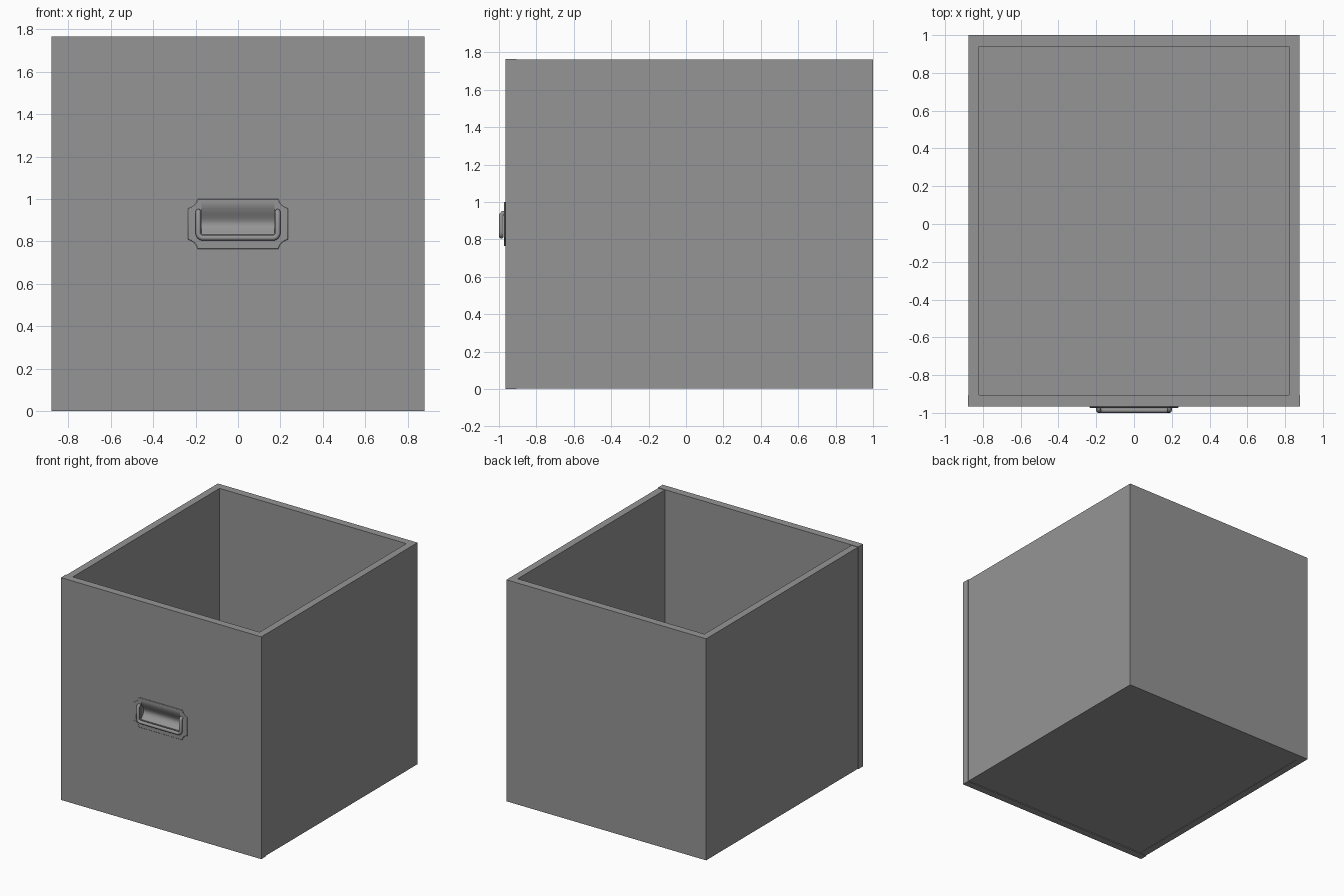
import bpy, bmesh, math
from mathutils import Vector

if "Cube" in bpy.data.objects:
    bpy.data.objects.remove(bpy.data.objects["Cube"], do_unlink=True)

grey = bpy.data.materials.new("plain grey")
grey.use_nodes = True
grey.diffuse_color = (0.3, 0.3, 0.3, 1)
grey.node_tree.nodes["Principled BSDF"].inputs["Base Color"].default_value = (0.3, 0.3, 0.3, 1)


def finish(name, bm):
    bmesh.ops.recalc_face_normals(bm, faces=bm.faces)
    mesh = bpy.data.meshes.new(name)
    bm.to_mesh(mesh)
    bm.free()
    mesh.materials.append(grey)
    obj = bpy.data.objects.new(name, mesh)
    bpy.context.collection.objects.link(obj)
    return obj


def board(name, low, high):
    """Box between two opposite corners."""
    bm = bmesh.new()
    bmesh.ops.create_cube(bm, size=1)
    low, high = Vector(low), Vector(high)
    for v in bm.verts:
        v.co = (low + high) / 2 + v.co * (high - low)
    return finish(name, bm)


def prism(name, points, offset):
    """Closed outline extruded along an offset."""
    bm = bmesh.new()
    face = bm.faces.new([bm.verts.new(p) for p in points])
    new = bmesh.ops.extrude_face_region(bm, geom=[face], use_keep_orig=True)
    bmesh.ops.translate(bm, vec=offset, verts=[g for g in new["geom"] if isinstance(g, bmesh.types.BMVert)])
    return finish(name, bm)


def smooth(obj, angle=35):
    bpy.ops.object.select_all(action="DESELECT")
    obj.select_set(True)
    bpy.context.view_layer.objects.active = obj
    bpy.ops.object.shade_smooth_by_angle(angle=math.radians(angle))


# Drawer box: the front panel stands slightly proud of the other boards
W, FRONT, BACK, H, T, LIP = 0.88, -0.965, 1.0, 1.765, 0.06, 0.003
S = W - LIP
panel = board("front_panel", (-W, FRONT, 0), (W, FRONT + T, H))
for side, sign in (("left", 1), ("right", -1)):
    xs = sorted((sign * S, sign * (S - T + LIP)))
    board(side + "_side", (xs[0], FRONT + T, LIP), (xs[1], BACK, H - LIP))
inner = S - T + LIP
board("back_panel", (-inner, BACK - T, LIP), (inner, BACK, H - LIP))
board("bottom_panel", (-inner, FRONT + T, LIP * 2), (inner, BACK - T, T))

# Handle plate with scooped corners
MID, PW, PH, R = 0.882, 0.245, 0.128, 0.055
outline = []
for sx, sz in ((1, 1), (-1, 1), (-1, -1), (1, -1)):
    arc = []
    for i in range(7):
        a = math.radians(10 + 70 * i / 6)
        arc.append((sx * (PW - R * math.cos(a)), FRONT, MID + sz * (PH - R * math.sin(a))))
    outline += arc[::-1] if sx * sz > 0 else arc
plate = prism("handle_plate", outline, (0, -0.008, 0))
bevel = plate.modifiers.new("soft_rim", "BEVEL")
bevel.width, bevel.segments, bevel.limit_method = 0.004, 2, "ANGLE"
bevel.angle_limit = math.radians(50)

# Finger scoop cut into the plate and panel, rolling in from the top
TOP, LOW, DEPTH = 0.985, 0.832, 0.036
face_y = FRONT - 0.008
curve = []
for i in range(17):
    t = i / 16
    depth = DEPTH * math.sin(math.pi * t ** 1.6) ** 1.2 if 0 < t < 1 else 0
    curve.append((-0.172, face_y + depth, TOP + (LOW - TOP) * t))
scoop = prism("scoop_cutter", curve + [(-0.172, face_y - 0.02, LOW), (-0.172, face_y - 0.02, TOP)], (0.344, 0, 0))
scoop.hide_render = True
scoop.hide_viewport = True
for target in (panel, plate):
    cut = target.modifiers.new("scoop", "BOOLEAN")
    cut.object, cut.operation, cut.solver = scoop, "DIFFERENCE", "EXACT"
smooth(plate)
smooth(panel)

# Bail pull: a U-shaped rod whose ends turn back into the plate
HX, HZ, HTOP, HY, C = 0.187, 0.817, 0.94, -0.987, 0.022
half = [(HX, FRONT, HTOP), (HX, HY + 0.008, HTOP), (HX, HY, HTOP - 0.01)]
for i in range(7):
    a = math.pi / 2 * i / 6
    half.append((HX - C + C * math.cos(a), HY, HZ + C - C * math.sin(a)))
path = half + [(-x, y, z) for x, y, z in reversed(half)]
rod = bpy.data.curves.new("bail_path", "CURVE")
rod.dimensions = "3D"
rod.bevel_depth, rod.bevel_resolution, rod.use_fill_caps = 0.013, 3, True
spline = rod.splines.new("POLY")
spline.points.add(len(path) - 1)
for point, co in zip(spline.points, path):
    point.co = (*co, 1)
rod.materials.append(grey)
bail = bpy.data.objects.new("bail_pull", rod)
bpy.context.collection.objects.link(bail)
bpy.ops.object.select_all(action="DESELECT")
bail.select_set(True)
bpy.context.view_layer.objects.active = bail
bpy.ops.object.convert(target="MESH")
smooth(bpy.context.object, 50)
